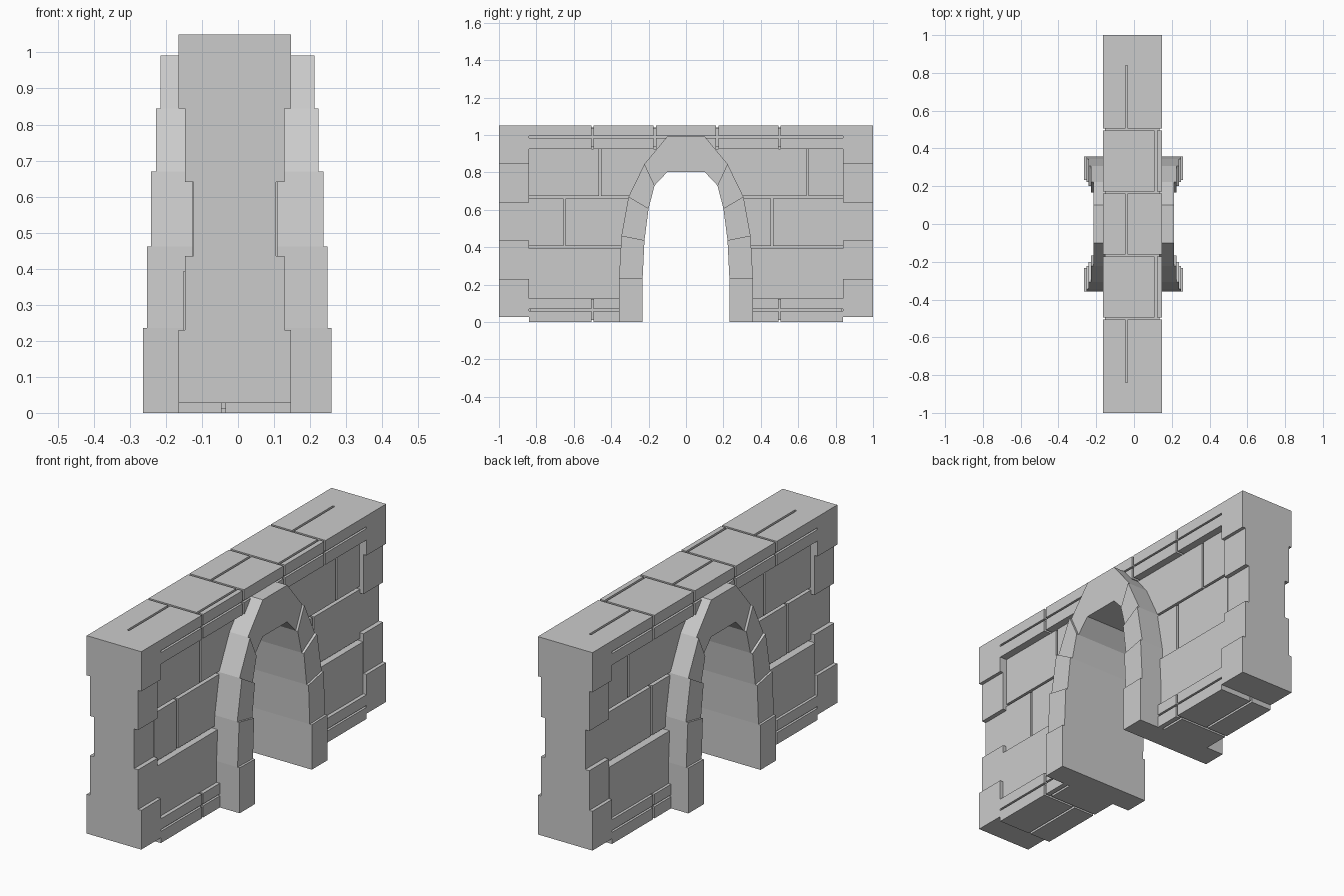
import bpy, bmesh

cube = bpy.data.objects.get("Cube")
if cube:
    bpy.data.objects.remove(cube)

stone = bpy.data.materials.new("grey_stone")
stone.use_nodes = True
grey = (0.6, 0.6, 0.6, 1)
stone.diffuse_color = grey
stone.node_tree.nodes["Principled BSDF"].inputs["Base Color"].default_value = grey

CX = -0.009            # centre of the wall thickness
GAP = 0.006            # half the width of a mortar joint
END = 0.84             # where the corner columns begin
FACE = 0.156           # half thickness of the bands


def prism(name, profile, x0, x1):
    """Extrude a (y, z) outline from x0 to x1."""
    bm = bmesh.new()
    face = bm.faces.new([bm.verts.new((x0, y, z)) for y, z in profile])
    new = bmesh.ops.extrude_face_region(bm, geom=[face])["geom"]
    verts = [v for v in new if isinstance(v, bmesh.types.BMVert)]
    bmesh.ops.translate(bm, verts=verts, vec=(x1 - x0, 0, 0))
    bmesh.ops.recalc_face_normals(bm, faces=bm.faces[:])
    mesh = bpy.data.meshes.new(name)
    bm.to_mesh(mesh)
    bm.free()
    mesh.materials.append(stone)
    obj = bpy.data.objects.new(name, mesh)
    bpy.context.collection.objects.link(obj)
    return obj


def box(name, x0, x1, y0, y1, z0, z1):
    return prism(name, [(y0, z0), (y1, z0), (y1, z1), (y0, z1)], x0, x1)


def mirrored(points, side):
    return [(side * y, z) for y, z in points]


# Arch outline: matching points on the outer and inner curve
outer = [(0.358, 0), (0.358, 0.235), (0.345, 0.462), (0.307, 0.67), (0.222, 0.845), (0.1, 0.992)]
inner = [(0.232, 0), (0.232, 0.232), (0.222, 0.437), (0.2, 0.607), (0.168, 0.73), (0.1, 0.802)]
depths = [0.262, 0.25, 0.239, 0.226]

# Arch stones, stepping inwards towards the top
for side, label in ((1, "back"), (-1, "front")):
    for i, d in enumerate(depths):
        quad = [outer[i], outer[i + 1], inner[i + 1], inner[i]]
        prism(f"arch_stone_{label}_{i + 1}", mirrored(quad, side), -d - 0.002, d - 0.002)
key = [outer[4], outer[5], inner[5], inner[4]]
keystone = [key[0], key[1]] + mirrored([key[1], key[0], key[3], key[2]], -1) + [key[2], key[3]]
prism("keystone", keystone, -0.215, 0.212)

# Recessed mortar core with the arch cut out of it
middle = [((a[0] + b[0]) / 2, (a[1] + b[1]) / 2) for a, b in zip(outer, inner)]
middle[0] = (middle[0][0], 0.03)
half = [(0.85, 1.04), (0.85, 0.03)] + middle
prism("mortar_core", half + mirrored(half[::-1], -1), CX - 0.098, CX + 0.098)
box("top_band_core", CX - 0.144, CX + 0.144, -0.85, 0.85, 0.935, 1.038)

# Corner columns of stepped blocks
levels = [0.027, 0.23, 0.435, 0.64, 0.845, 1.05]
widths = [FACE, 0.138, 0.115, 0.138, FACE]
for side, label in ((1, "back"), (-1, "front")):
    y0, y1 = sorted((side * END, side))
    for i, w in enumerate(widths):
        box(f"column_block_{label}_{i + 1}", CX - w, CX + w, y0, y1, levels[i], levels[i + 1])

# Top band: lower course and split capping stones
joints = [-END, -0.5, -0.167, 0.167, 0.5, END]
for i in range(5):
    y0 = joints[i] + (GAP if i > 0 else 0)
    y1 = joints[i + 1] - (GAP if i < 4 else 0)
    split = 0.115 if i % 2 else -0.04
    box(f"top_course_{i + 1}", CX - FACE, CX + FACE, y0, y1, 0.925, 0.984)
    box(f"cap_left_{i + 1}", split + GAP, CX + FACE, y0, y1, 0.994, 1.05)
    box(f"cap_right_{i + 1}", CX - FACE, split - GAP, y0, y1, 0.994, 1.05)

# Bottom bands and wall bricks on each side of the arch
rows = [
    ("low", 0.125, 0.394, -0.151, 0.128, 0.3, 0.29, {}),
    ("mid", 0.406, 0.66, -0.126, 0.109, 0.28, 0.25, {1: 0.46, -1: 0.65}),
    ("high", 0.674, 0.925, -0.125, 0.107, 0.22, 0.1, {1: 0.65, -1: 0.46}),
]
for side, label in ((1, "back"), (-1, "front")):
    y0, y1 = sorted((side * 0.3, side * 0.835))
    box(f"bottom_band_core_{label}", CX - 0.144, CX + 0.144, y0, y1, 0.012, 0.12)
    for part, near, far, split in (("inner", 0.3, 0.5 - GAP, 0.115), ("outer", 0.5 + GAP, END, -0.04)):
        y0, y1 = sorted((side * near, side * far))
        box(f"bottom_course_{label}_{part}", CX - FACE, CX + FACE, y0, y1, 0.07, 0.125)
        box(f"foot_left_{label}_{part}", split + GAP, CX + FACE, y0, y1, 0, 0.06)
        box(f"foot_right_{label}_{part}", CX - FACE, split - GAP, y0, y1, 0, 0.06)
    for row, z0, z1, x0, x1, low_y, high_y, cuts in rows:
        cut = cuts.get(side)
        stop = cut - GAP if cut else END
        quad = [(low_y, z0), (stop, z0), (stop, z1), (high_y, z1)]
        prism(f"brick_{row}_{label}_inner", mirrored(quad, side), x0, x1)
        if cut:
            y0, y1 = sorted((side * (cut + GAP), side * END))
            box(f"brick_{row}_{label}_outer", x0, x1, y0, y1, z0, z1)
